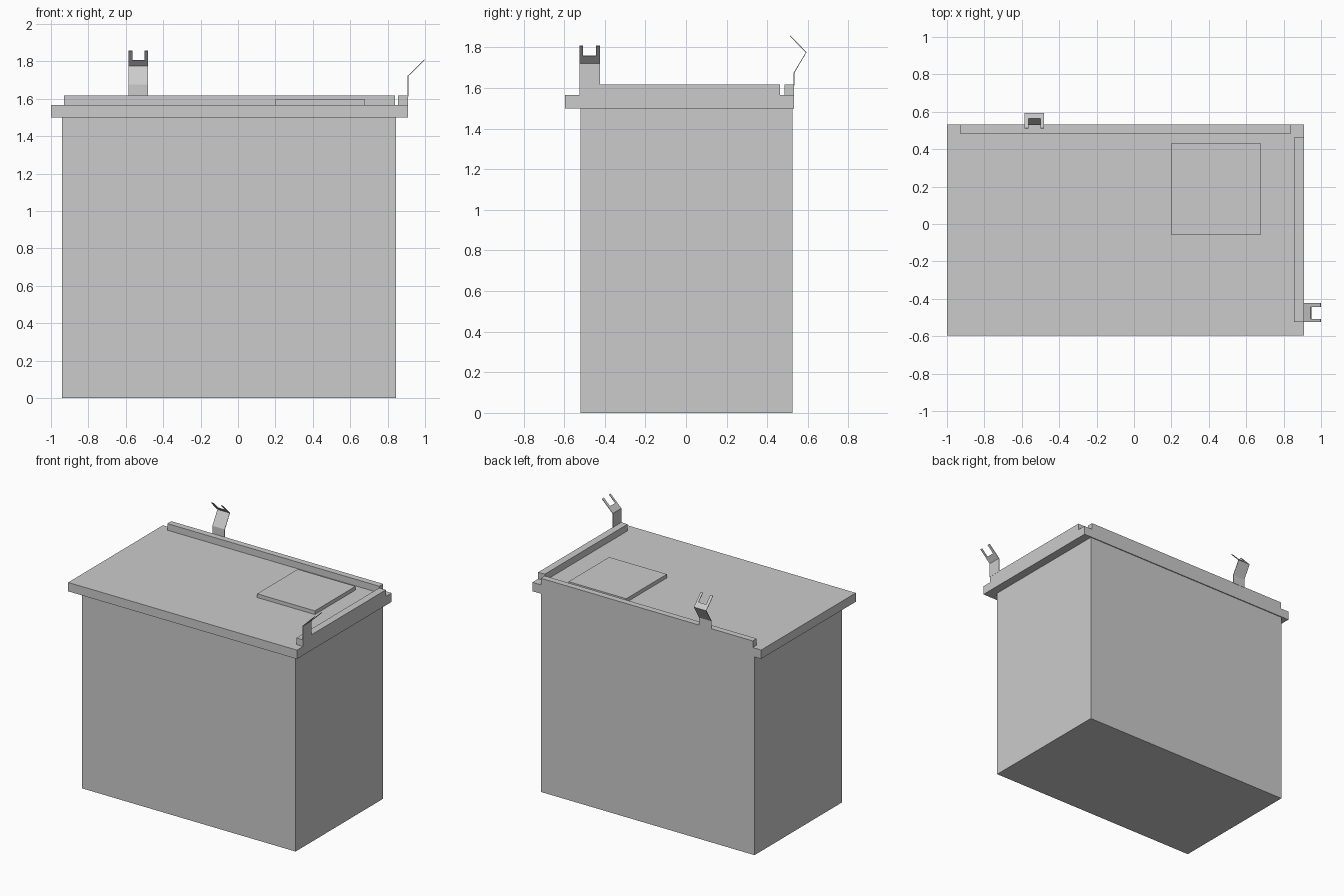
import bpy
import bmesh
from mathutils import Vector

default_cube = bpy.data.objects.get("Cube")
if default_cube:
    bpy.data.objects.remove(default_cube, do_unlink=True)

grey = bpy.data.materials.new("light grey")
grey.use_nodes = True
colour = (0.6, 0.6, 0.6, 1.0)
grey.diffuse_color = colour
grey.node_tree.nodes["Principled BSDF"].inputs["Base Color"].default_value = colour


def add_object(name, bm):
    mesh = bpy.data.meshes.new(name)
    bm.to_mesh(mesh)
    bm.free()
    mesh.materials.append(grey)
    obj = bpy.data.objects.new(name, mesh)
    bpy.context.collection.objects.link(obj)
    return obj


def box(name, x, y, z):
    """Box from (min, max) ranges on each axis."""
    bm = bmesh.new()
    bmesh.ops.create_cube(bm, size=1)
    for v in bm.verts:
        v.co = Vector([r[0] if c < 0 else r[1] for c, r in zip(v.co, (x, y, z))])
    add_object(name, bm)


def clip(name, path, across, notch, notch_start, place):
    """Bent thin strip whose last leg is forked; place maps (across, out, z) to xyz."""
    bm = bmesh.new()
    pts = [Vector(p) for p in path]
    pts.insert(-1, pts[-2].lerp(pts[-1], notch_start))
    rows = [[bm.verts.new(place(u, *p)) for u in (across[0], *notch, across[1])]
            for p in pts]
    for i in range(len(rows) - 1):
        forked = i == len(rows) - 2
        for j in ((0, 2) if forked else (0, 1, 2)):
            a, b = rows[i], rows[i + 1]
            bm.faces.new((a[j], a[j + 1], b[j + 1], b[j]))
    unused = [v for v in bm.verts if not v.link_faces]
    bmesh.ops.delete(bm, geom=unused, context='VERTS')
    bmesh.ops.recalc_face_normals(bm, faces=bm.faces)
    obj = add_object(name, bm)
    solid = obj.modifiers.new("sheet thickness", 'SOLIDIFY')
    solid.thickness = 0.004
    solid.offset = 0


# Main case and overhanging lid
box("case_body", (-0.94, 0.845), (-0.52, 0.525), (0, 1.5))
box("lid", (-1, 0.91), (-0.597, 0.532), (1.5, 1.567))

# Raised rails and square panel on the lid
box("back_rail", (-0.93, 0.84), (0.485, 0.532), (1.567, 1.617))
box("left_rail", (0.855, 0.91), (-0.525, 0.463), (1.567, 1.617))
box("top_panel", (0.198, 0.68), (-0.055, 0.43), (1.567, 1.595))

# Forked sheet clips standing on the rails
clip("back_clip", [(0.532, 1.612), (0.532, 1.675), (0.592, 1.776), (0.512, 1.858)],
     (-0.585, -0.482), (-0.563, -0.5), 0.36, lambda u, out, z: (u, out, z))
clip("left_clip", [(0.909, 1.612), (0.909, 1.722), (0.998, 1.809)],
     (-0.525, -0.423), (-0.508, -0.444), 0.42, lambda u, out, z: (out, u, z))
